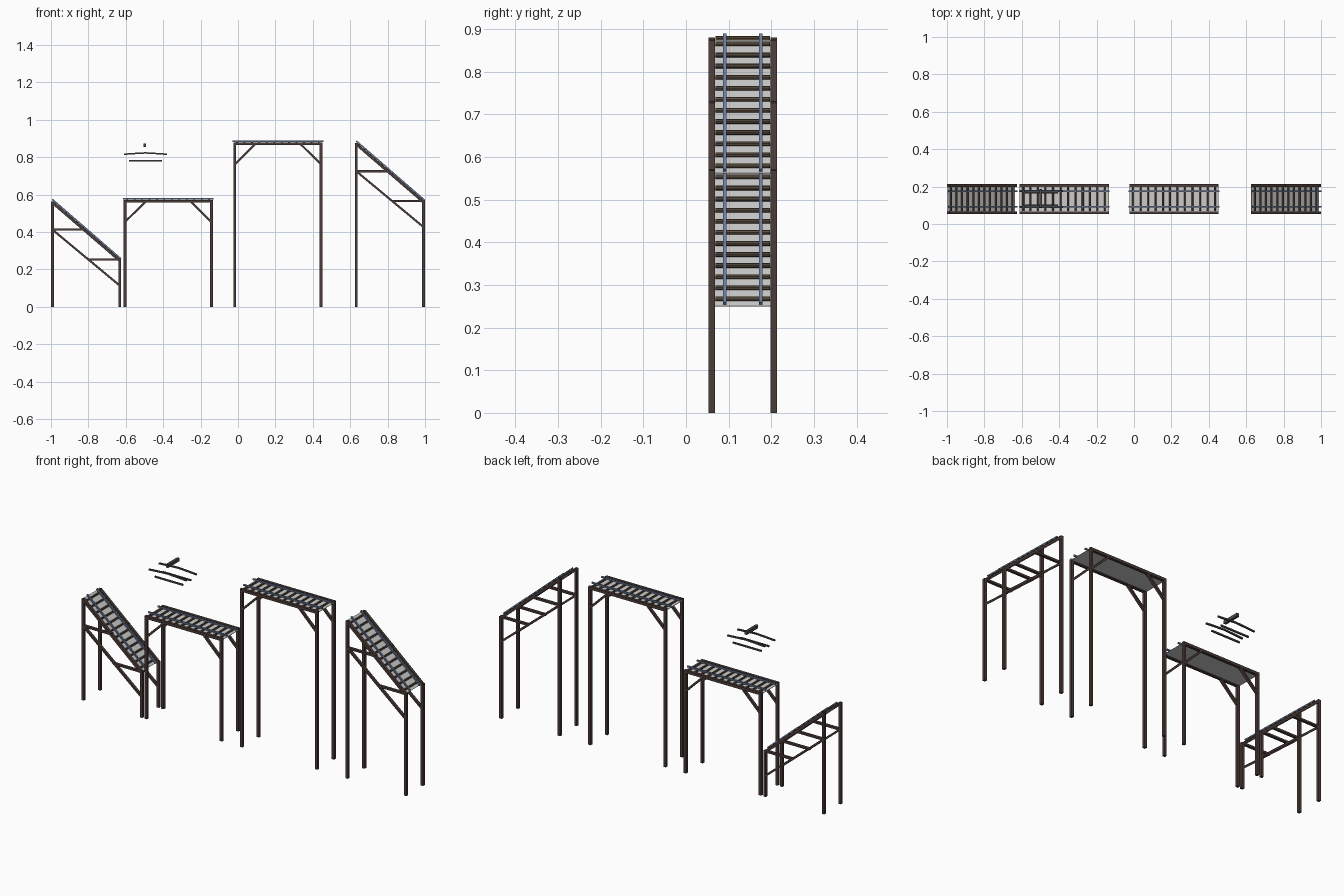
import bpy, bmesh, math
from mathutils import Vector, Matrix

if "Cube" in bpy.data.objects:
    bpy.data.objects.remove(bpy.data.objects["Cube"])

Y0, Y1 = 0.06, 0.206          # front and back frame planes
YC = (Y0 + Y1) / 2
W = 0.015                     # timber width


def material(name, color):
    m = bpy.data.materials.new(name)
    m.diffuse_color = (*color, 1)
    m.use_nodes = True
    m.node_tree.nodes["Principled BSDF"].inputs["Base Color"].default_value = m.diffuse_color
    return m


WOOD = material("dark_wood", (0.07, 0.045, 0.04))
TIE = material("tie_wood", (0.12, 0.085, 0.055))
STEEL = material("blue_steel", (0.16, 0.22, 0.36))
IRON = material("dark_iron", (0.07, 0.07, 0.07))


def finish(bm, name, mat=None):
    me = bpy.data.meshes.new(name)
    bm.to_mesh(me)
    bm.free()
    ob = bpy.data.objects.new(name, me)
    bpy.context.collection.objects.link(ob)
    if mat:
        me.materials.append(mat)
    return ob


def add_bar(bm, a, b, y, thick=W, wide=W):
    """Box between two (x, z) points in the plane y."""
    a, b = Vector((a[0], y, a[1])), Vector((b[0], y, b[1]))
    d = (b - a).normalized()
    s = Vector((0, 1, 0))
    rot = Matrix((d, s, d.cross(s))).transposed().to_4x4()
    size = Matrix.Diagonal(((b - a).length, wide, thick, 1))
    bmesh.ops.create_cube(bm, size=1, matrix=Matrix.Translation((a + b) / 2) @ rot @ size)


def frame(name, bars):
    """The same set of timbers in the front and back planes."""
    bm = bmesh.new()
    for y in (Y0, Y1):
        for a, b, t in bars:
            add_bar(bm, a, b, y, t)
    finish(bm, name, WOOD)


def track(name, a, b):
    """Bed, round ties and two rails along the line a-b (top of the beams)."""
    a, b = Vector(a), Vector(b)
    d = (b - a).normalized()
    n = Vector((-d.y, d.x))
    # Bed sheet
    bm = bmesh.new()
    add_bar(bm, a - n * 0.008, b - n * 0.008, YC, 0.002, Y1 - Y0 - 0.01)
    finish(bm, name + "_bed")
    # Ties
    bm = bmesh.new()
    count = 12
    for i in range(count):
        p = a.lerp(b, (i + 0.5) / count) - n * 0.002
        bmesh.ops.create_cone(bm, cap_ends=True, segments=8, radius1=0.0055, radius2=0.0055,
                              depth=0.128, matrix=Matrix.Translation((p.x, YC, p.y))
                              @ Matrix.Rotation(math.pi / 2, 4, 'X'))
    finish(bm, name + "_ties", TIE)
    # Rails
    bm = bmesh.new()
    for y in (YC - 0.042, YC + 0.042):
        add_bar(bm, a + n * 0.005 - d * 0.004, b + n * 0.005 + d * 0.004, y, 0.008, 0.008)
    finish(bm, name + "_rails", STEEL)


def deck(name, x0, x1, top):
    l, r, z = x0 + W / 2, x1 - W / 2, top - W / 2
    frame(name + "_frame", [
        ((l, 0), (l, top), W), ((r, 0), (r, top), W), ((x0, z), (x1, z), W),
        ((l, top - 0.118), (l + 0.108, top - 0.012), 0.011),
        ((r, top - 0.118), (r - 0.108, top - 0.012), 0.011)])
    track(name + "_track", (x0, top), (x1, top))


def ramp(name, x0, x1, top):
    l, r, drop = x0 + W / 2, x1 - W / 2, 0.312
    low = top - drop
    frame(name + "_frame", [
        ((l, 0), (l, top - 0.005), W), ((r, 0), (r, low), W),
        ((l, top - 0.01), (r, low - 0.008), W),
        ((l, top - 0.155), (l + 0.178, top - 0.155), 0.011),
        ((r - 0.172, low - 0.003), (r, low - 0.003), 0.011),
        ((l, top - 0.155), (r, low - 0.142), 0.011)])
    track(name + "_track", (l, top), (r, low))


ramp("low_ramp", -1.0, -0.625, 0.568)
deck("low_deck", -0.612, -0.135, 0.572)
deck("high_deck", -0.025, 0.452, 0.88)
ramp("high_ramp", 0.625, 1.0, 0.88)

# Floating loose parts: bowed strips, straight strips and a cross bar
bm = bmesh.new()
pts = [(-0.61, 0.816), (-0.55, 0.820), (-0.495, 0.823), (-0.44, 0.820), (-0.38, 0.816)]
for y in (0.09, 0.178):
    for p, q in zip(pts, pts[1:]):
        add_bar(bm, p, q, y, 0.008, 0.008)
finish(bm, "bowed_strips", IRON)
bm = bmesh.new()
for y in (0.1, 0.168):
    add_bar(bm, (-0.582, 0.78), (-0.407, 0.78), y, 0.008, 0.008)
finish(bm, "straight_strips", IRON)
bm = bmesh.new()
add_bar(bm, (-0.506, 0.865), (-0.492, 0.865), 0.138, 0.018, 0.1)
finish(bm, "cross_bar", IRON)
